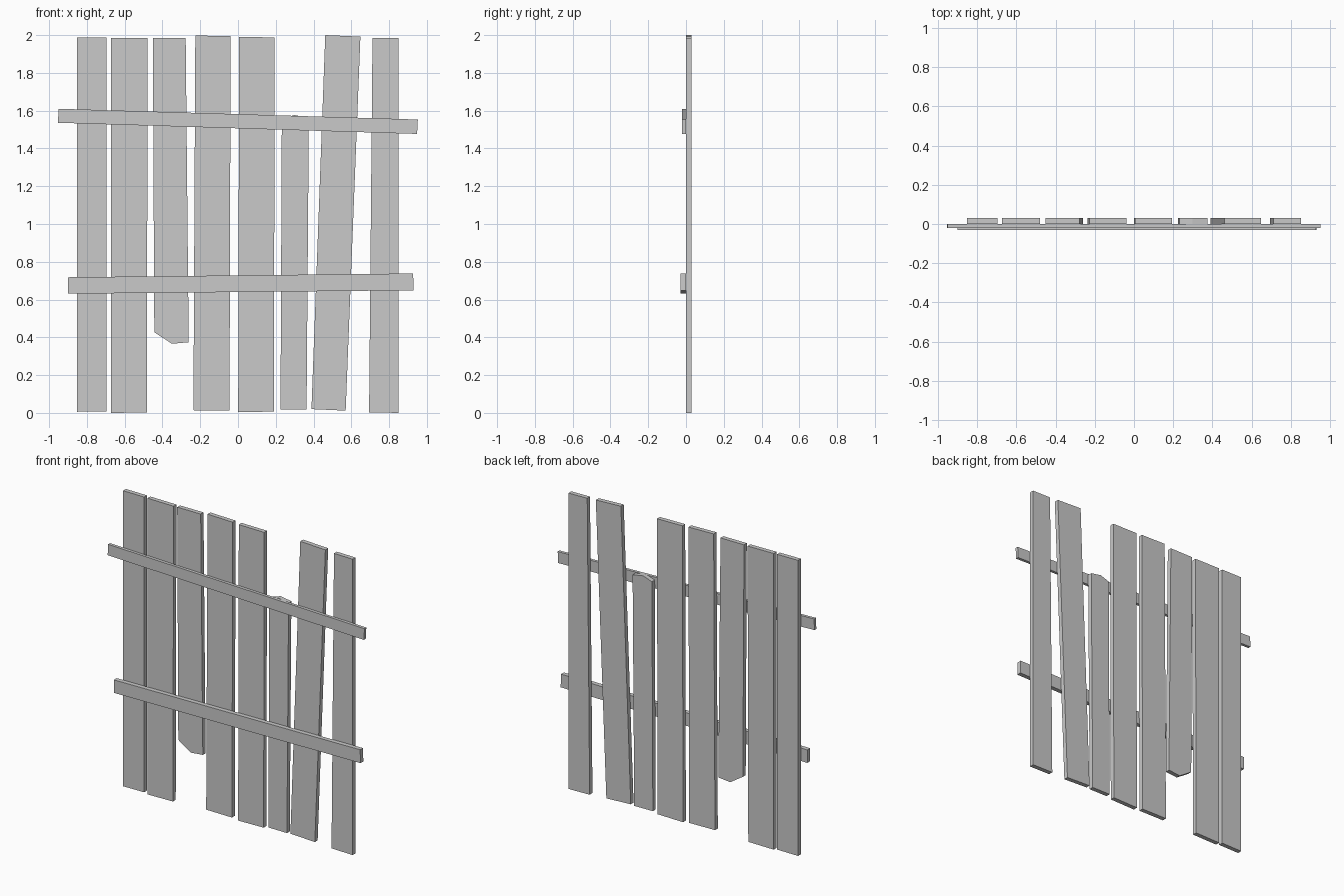
import bpy
import bmesh

cube = bpy.data.objects.get("Cube")
if cube:
    bpy.data.objects.remove(cube, do_unlink=True)

# One light grey for all the wood
wood = bpy.data.materials.new("grey_wood")
wood.use_nodes = True
grey = (0.587, 0.587, 0.587, 1.0)
wood.diffuse_color = grey
wood.node_tree.nodes["Principled BSDF"].inputs["Base Color"].default_value = grey


def board(name, outline, y_front, y_back):
    """Extrude an (x, z) outline, listed counter-clockwise from the front."""
    bm = bmesh.new()
    face = bm.faces.new([bm.verts.new((x, y_front, z)) for x, z in outline])
    ext = bmesh.ops.extrude_face_region(bm, geom=[face], use_keep_orig=True)
    moved = [v for v in ext["geom"] if isinstance(v, bmesh.types.BMVert)]
    bmesh.ops.translate(bm, verts=moved, vec=(0, y_back - y_front, 0))
    bmesh.ops.recalc_face_normals(bm, faces=bm.faces)
    mesh = bpy.data.meshes.new(name)
    bm.to_mesh(mesh)
    bm.free()
    mesh.materials.append(wood)
    obj = bpy.data.objects.new(name, mesh)
    bpy.context.collection.objects.link(obj)
    return obj


# Upright planks, slightly crooked, two of them snapped short
planks = [
    [(-0.852, 0.006), (-0.697, 0.007), (-0.697, 1.987), (-0.852, 1.988)],
    [(-0.672, 0.000), (-0.483, 0.002), (-0.478, 1.984), (-0.672, 1.986)],
    [(-0.443, 0.427), (-0.350, 0.366), (-0.261, 0.374), (-0.277, 1.985), (-0.451, 1.985)],
    [(-0.236, 0.014), (-0.045, 0.012), (-0.039, 1.994), (-0.226, 1.998)],
    [(0.001, 0.004), (0.190, 0.007), (0.194, 1.988), (0.006, 1.990)],
    [(0.225, 0.018), (0.363, 0.017), (0.375, 1.563), (0.297, 1.577), (0.232, 1.555)],
    [(0.389, 0.020), (0.570, 0.012), (0.648, 1.992), (0.462, 2.000)],
    [(0.694, 0.003), (0.851, 0.000), (0.851, 1.984), (0.712, 1.986)],
]
for i, outline in enumerate(planks, 1):
    board(f"plank_{i}", outline, 0.0, 0.03)

# Cross rails nailed to the front
board("upper_rail",
      [(-0.953, 1.536), (0.948, 1.477), (0.952, 1.553), (-0.950, 1.610)], -0.02, 0.0)
board("lower_rail",
      [(-0.900, 0.631), (0.930, 0.649), (0.927, 0.738), (-0.900, 0.718)], -0.03, 0.0)
